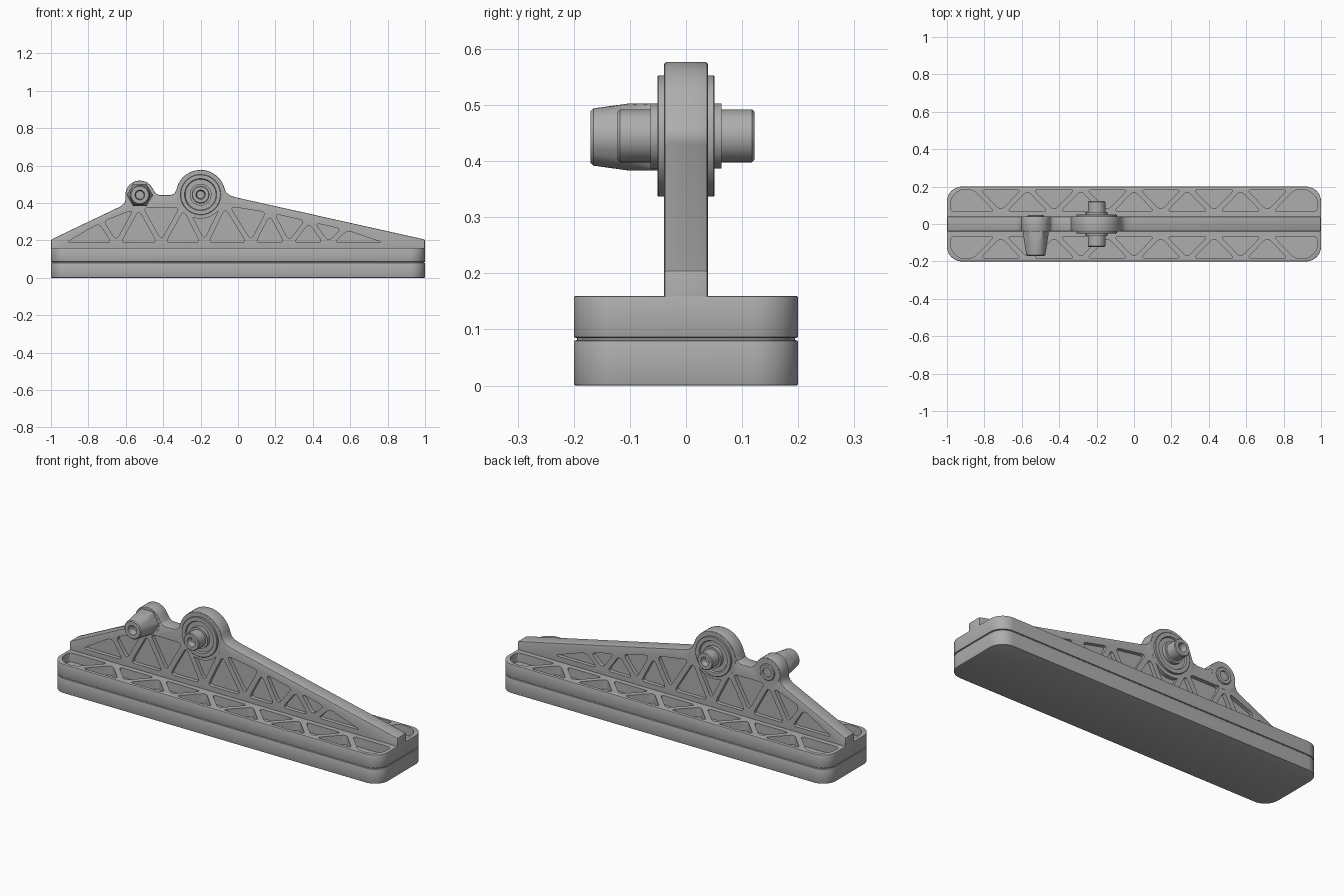
import bpy, bmesh
from math import sin, cos, pi, radians
from mathutils import Vector

cube = bpy.data.objects.get("Cube")
if cube:
    bpy.data.objects.remove(cube)

grey = bpy.data.materials.new("satin_grey")
grey.use_nodes = True
GREY = (0.42, 0.42, 0.42, 1)
grey.diffuse_color = GREY
grey.node_tree.nodes["Principled BSDF"].inputs["Base Color"].default_value = GREY


def upright(u, v, w):      # profile in x and z, extruded along y
    return (u, w, v)


def flat(u, v, w):         # profile in x and y, extruded along z
    return (u, v, w)


def add_prism(bm, pts, low, high, place):
    a = [bm.verts.new(place(u, v, low)) for u, v in pts]
    b = [bm.verts.new(place(u, v, high)) for u, v in pts]
    bm.faces.new(a)
    bm.faces.new(b[::-1])
    for i in range(len(pts)):
        j = (i + 1) % len(pts)
        bm.faces.new((a[i], b[i], b[j], a[j]))


def make_object(name, bm):
    bmesh.ops.recalc_face_normals(bm, faces=bm.faces)
    mesh = bpy.data.meshes.new(name)
    bm.to_mesh(mesh)
    bm.free()
    mesh.materials.append(grey)
    ob = bpy.data.objects.new(name, mesh)
    bpy.context.collection.objects.link(ob)
    return ob


def finish(ob, bevel=0, cutter=None):
    bpy.ops.object.select_all(action="DESELECT")
    ob.select_set(True)
    bpy.context.view_layer.objects.active = ob
    if bevel:
        mod = ob.modifiers.new("edge", "BEVEL")
        mod.width, mod.segments = bevel, 2
        mod.limit_method, mod.angle_limit = "ANGLE", radians(50)
        bpy.ops.object.modifier_apply(modifier=mod.name)
    if cutter:
        mod = ob.modifiers.new("pockets", "BOOLEAN")
        mod.operation, mod.solver, mod.object = "DIFFERENCE", "EXACT", cutter
        bpy.ops.object.modifier_apply(modifier=mod.name)
        bpy.data.objects.remove(cutter)
    bpy.ops.object.shade_smooth_by_angle(angle=radians(28))


def arc(cx, cy, r, start, end, n):
    return [(cx + r * cos(radians(start + (end - start) * i / n)),
             cy + r * sin(radians(start + (end - start) * i / n))) for i in range(n + 1)]


def pocket(pts, inset=0.014, cut=0.028):
    """Inset a convex polygon and round its corners."""
    p = [Vector(q) for q in pts]
    n = len(p)
    if sum(p[i - 1].cross(p[i]) for i in range(n)) < 0:
        p.reverse()
    inner = []
    for i in range(n):
        d0 = (p[i] - p[i - 1]).normalized()
        d1 = (p[(i + 1) % n] - p[i]).normalized()
        n0, n1 = Vector((-d0.y, d0.x)), Vector((-d1.y, d1.x))
        inner.append(p[i] + (n0 + n1) * inset / (1 + n0.dot(n1)))
    out = []
    for i in range(n):
        c = inner[i]
        a, b = inner[i - 1] - c, inner[(i + 1) % n] - c
        a = c + a * min(0.4, cut / a.length)
        b = c + b * min(0.4, cut / b.length)
        for t in (0, 0.25, 0.5, 0.75, 1):
            out.append(tuple(a * (1 - t) ** 2 + c * 2 * t * (1 - t) + b * t * t))
    return out


def lathe(name, profile, x, z, steps=48, limit=None):
    """Turn (radius, y) points about a y axis; limit trims to six flats."""
    bm = bmesh.new()
    rings = []
    for r, y in profile:
        if r == 0:
            rings.append([bm.verts.new((x, y, z))] * steps)
            continue
        ring = []
        for i in range(steps):
            a = 2 * pi * i / steps
            q = min(r, limit / cos(a % (pi / 3) - pi / 6)) if limit else r
            ring.append(bm.verts.new((x + q * cos(a), y, z + q * sin(a))))
        rings.append(ring)
    for r0, r1 in zip(rings, rings[1:]):
        for i in range(steps):
            j = (i + 1) % steps
            bm.faces.new(list(dict.fromkeys((r0[i], r0[j], r1[j], r1[i]))))
    finish(make_object(name, bm))


def rounded_plate(hx, hy, r):
    pts = []
    for k, (sx, sy) in enumerate(((1, 1), (-1, 1), (-1, -1), (1, -1))):
        pts += arc(sx * (hx - r), sy * (hy - r), r, 90 * k, 90 * k + 90, 10)
    return pts


def plate(name, low, high, shrink=0, bevel=0, cutter=None):
    bm = bmesh.new()
    add_prism(bm, rounded_plate(1 - shrink, 0.2 - shrink, 0.08), low, high, flat)
    finish(make_object(name, bm), bevel, cutter)


# Base: lower pad, seam and upper plate with truss pockets
plate("lower_pad", 0, 0.081, bevel=0.004)
plate("seam", 0.07, 0.095, shrink=0.006)

IN, OUT, STEP = 0.052, 0.198, 0.285
outer = [(-3 * STEP + STEP * k, OUT) for k in range(7)]
inner = [(-2.5 * STEP + STEP * k, IN) for k in range(6)]
shapes = [(outer[k], inner[k], outer[k + 1]) for k in range(6)]
shapes += [(inner[k], outer[k + 1], inner[k + 1]) for k in range(5)]
for s in (-1, 1):
    shapes.append([(s * x, y) for x, y in ((0.995, IN), (0.995, 0.14), (0.94, OUT),
                                           (3 * STEP, OUT), (2.5 * STEP, IN))])
bm = bmesh.new()
for shape in shapes:
    pts = pocket(shape)
    for side in (-1, 1):
        add_prism(bm, [(x, side * y) for x, y in pts], 0.11, 0.2, flat)
plate("upper_plate", 0.085, 0.16, bevel=0.004, cutter=make_object("plate_cutter", bm))

# Upright web with two round bosses and truss pockets on both sides
PIVOT, STUD = (-0.2, 0.445), (-0.525, 0.443)
outline = [(-0.999, 0.1), (-0.999, 0.205), (-0.63, 0.381), (-0.61, 0.396), (-0.602, 0.415)]
outline += arc(*STUD, 0.077, 185, 25, 20)
outline += [(-0.44, 0.452), (-0.42, 0.442), (-0.36, 0.442), (-0.338, 0.452)]
outline += arc(*PIVOT, 0.132, 167, 15, 28)
outline += [(-0.064, 0.458), (-0.045, 0.441), (-0.01, 0.43), (0.999, 0.205), (0.999, 0.1)]
bm = bmesh.new()
add_prism(bm, outline, -0.039, 0.039, upright)
web = make_object("upright_web", bm)

FLOOR = 0.174
nodes = [(-0.97, FLOOR), (-0.74, 0.31), (-0.65, FLOOR), (-0.53, 0.39), (-0.41, FLOOR),
         (-0.29, 0.39), (-0.18, FLOOR), (-0.07, 0.4), (0.07, FLOOR), (0.17, 0.362),
         (0.27, FLOOR), (0.38, 0.315), (0.48, FLOOR), (0.58, 0.27), (0.86, FLOOR)]
bm = bmesh.new()
for tri in zip(nodes, nodes[1:], nodes[2:]):
    pts = pocket(tri)
    for side in (-1, 1):
        add_prism(bm, pts, side * 0.018, side * 0.06, upright)
finish(web, 0.005, make_object("web_cutter", bm))

# Solid hubs closing the pockets around the bosses
lathe("pivot_hub", [(0, -0.0395), (0.128, -0.0395), (0.128, 0.0395), (0, 0.0395)], *PIVOT)
lathe("stud_hub", [(0, -0.0395), (0.073, -0.0395), (0.073, 0.0395), (0, 0.0395)], *STUD)

# Pivot: flanges, bearing recess and hollow pin, alike on both ends
half = [(0, 0.09), (0.02, 0.09), (0.025, 0.122), (0.043, 0.122), (0.047, 0.118),
        (0.047, 0.063), (0.058, 0.063), (0.058, 0.043), (0.082, 0.043), (0.086, 0.051),
        (0.106, 0.051), (0.108, 0.049)]
lathe("pivot_pin", half + [(r, -y) for r, y in reversed(half)], *PIVOT, steps=64)

# Tapered stud with six flats and a socket, and its bushing at the back
lathe("tapered_stud", [(0, -0.13), (0.022, -0.13), (0.026, -0.17), (0.046, -0.17),
                       (0.051, -0.165), (0.061, -0.1), (0.064, -0.08), (0.067, -0.06),
                       (0.07, -0.038), (0, -0.038)], *STUD, steps=60, limit=0.06)
lathe("stud_bushing", [(0, 0.0405), (0.024, 0.0405), (0.026, 0.047), (0.041, 0.047),
                       (0.045, 0.043), (0.045, 0.03), (0, 0.03)], *STUD)
